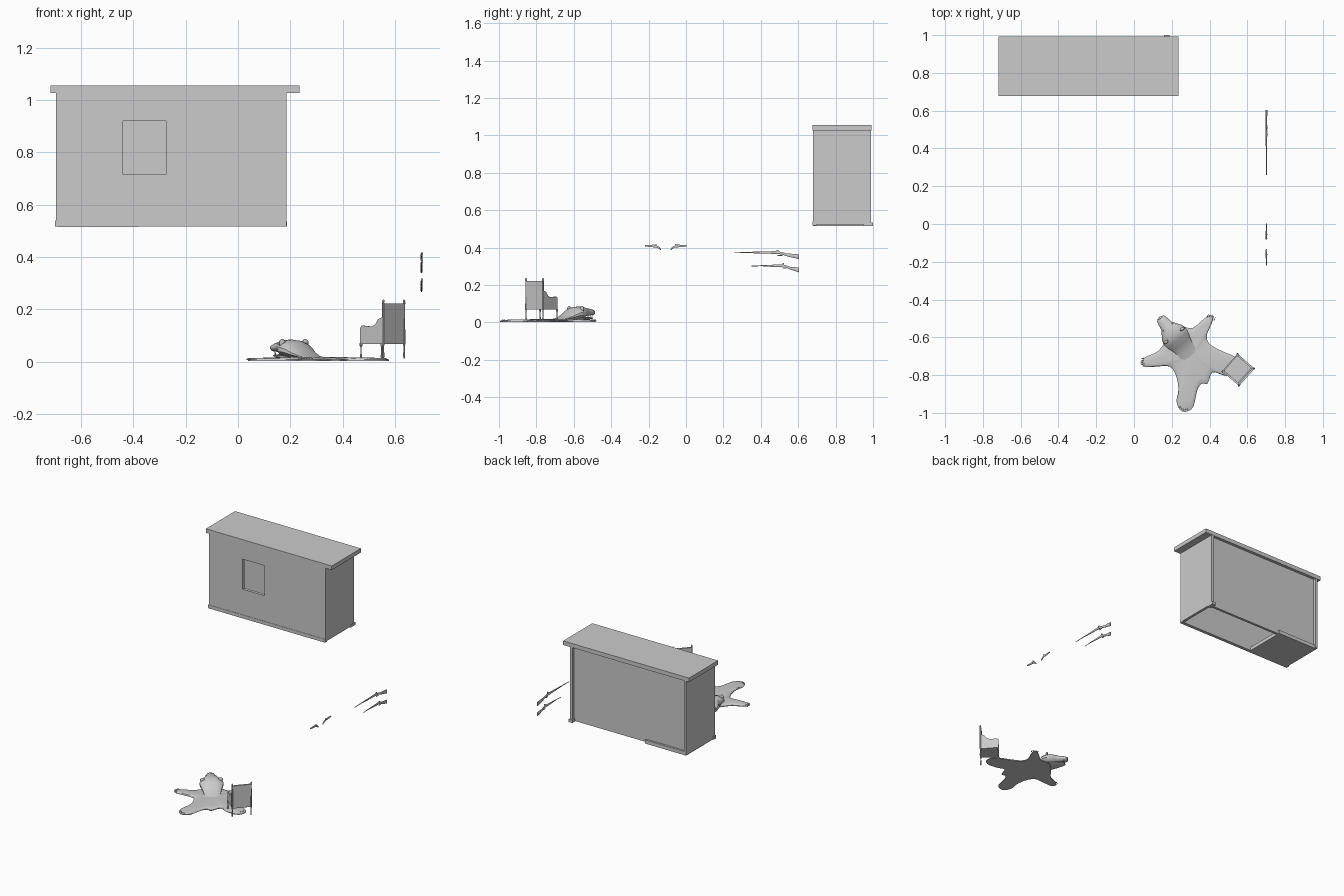
import bpy, bmesh, math
from mathutils import Vector as V, Matrix

if "Cube" in bpy.data.objects:
    bpy.data.objects.remove(bpy.data.objects["Cube"])


def finish(name, bm, smooth=False):
    bmesh.ops.recalc_face_normals(bm, faces=bm.faces)
    me = bpy.data.meshes.new(name)
    bm.to_mesh(me)
    bm.free()
    ob = bpy.data.objects.new(name, me)
    bpy.context.collection.objects.link(ob)
    if smooth:
        bpy.ops.object.select_all(action='DESELECT')
        ob.select_set(True)
        bpy.context.view_layer.objects.active = ob
        bpy.ops.object.shade_smooth_by_angle(angle=math.radians(40))
    return ob


def box(name, x, y, z, mat=Matrix()):
    bm = bmesh.new()
    c = [(a + b) / 2 for a, b in (x, y, z)]
    s = [b - a for a, b in (x, y, z)]
    bmesh.ops.create_cube(bm, size=1, matrix=mat @ Matrix.Translation(c) @ Matrix.Diagonal((*s, 1)))
    return finish(name, bm)


def loft(name, stations, side, up, n=8):
    """Elliptical sections (centre, half width, half height) joined into a closed skin."""
    bm = bmesh.new()
    rings = []
    for c, w, h in stations:
        rings.append([bm.verts.new(V(c) + side * w * math.cos(t) + up * h * math.sin(t))
                      for t in (2 * math.pi * (i + .5) / n for i in range(n))])
    for a, b in zip(rings, rings[1:]):
        for i in range(n):
            j = (i + 1) % n
            bm.faces.new((a[i], a[j], b[j], b[i]))
    bm.faces.new(rings[0])
    bm.faces.new(rings[-1])
    return finish(name, bm, True)


X, Y, Z = V((1, 0, 0)), V((0, 1, 0)), V((0, 0, 1))

# Raised hollow block: top slab, walls, window opening, partial floor
box("top_slab", (-.717, .235), (.677, .992), (1.027, 1.055))
box("wall_front_left", (-.695, -.44), (.679, .699), (.54, 1.027))
box("wall_front_right", (-.275, .185), (.679, .699), (.54, 1.027))
box("wall_above_window", (-.44, -.275), (.679, .699), (.92, 1.027))
box("wall_below_window", (-.44, -.275), (.679, .699), (.715, .54))
box("wall_base_strip", (-.70, .185), (.677, .699), (.517, .54))
box("wall_left", (-.695, -.677), (.699, .99), (.52, 1.027))
box("wall_right", (.167, .185), (.699, .99), (.522, 1.027))
box("wall_back", (-.677, .167), (.955, .972), (.52, 1.027))
box("floor_plate", (-.69, -.38), (.68, .985), (.515, .54))
box("corner_foot", (.16, .187), (.95, 1.0), (.516, .535))

# Animal-skin rug: outline in polar rings around the body centre
outline = [(.17, -.62), (.125, -.675), (.06, -.705), (.038, -.735), (.06, -.757), (.12, -.755),
           (.19, -.755), (.225, -.81), (.235, -.88), (.225, -.94), (.245, -.985), (.28, -.993),
           (.315, -.965), (.335, -.88), (.36, -.845), (.39, -.845), (.415, -.785), (.47, -.80),
           (.53, -.805), (.57, -.785), (.575, -.735), (.54, -.705), (.46, -.67), (.40, -.635),
           (.385, -.59), (.41, -.53), (.42, -.49), (.395, -.485), (.355, -.515), (.31, -.55), (.24, -.55)]
centre = V((.31, -.70, 0))
u = V((-.62, .78, 0)).normalized()        # towards the muzzle
w = V((u.y, -u.x, 0))                      # across the head


def spline(p, steps=3):
    out = []
    for i in range(len(p)):
        a, b, c, d = (V((*p[(i + k) % len(p)], 0)) for k in (-1, 0, 1, 2))
        for t in (k / steps for k in range(steps)):
            out.append(.5 * (2 * b + (c - a) * t + (2 * a - 5 * b + 4 * c - d) * t * t
                             + (3 * b - a - 3 * c + d) * t ** 3))
    return out


bm = bmesh.new()
pts = spline(outline)
rings = []
for f, z in ((1, .003), (1, .008), (.94, .013), (.8, .015), (.6, .016), (.4, .017), (.2, .018)):
    ring = []
    for p in pts:
        q = centre + (p - centre) * f
        ring.append(bm.verts.new((q.x, q.y, z)))
    rings.append(ring)
n = len(pts)
for a, b in zip(rings, rings[1:]):
    for i in range(n):
        bm.faces.new((a[i], a[(i + 1) % n], b[(i + 1) % n], b[i]))
low, top = (bm.verts.new((centre.x, centre.y, z)) for z in (.003, .018))
for i in range(n):
    bm.faces.new((rings[-1][i], rings[-1][(i + 1) % n], top))
    bm.faces.new((rings[0][(i + 1) % n], rings[0][i], low))
finish("rug_skin", bm, True)

# Claws on the four paws
for tip, ang in (((.05, -.732), 195), ((.408, -.495), 65), ((.262, -.98), 255), ((.562, -.76), 345)):
    d = V((math.cos(math.radians(ang)), math.sin(math.radians(ang)), 0))
    s = V((-d.y, d.x, 0))
    long = .02 if ang < 200 else .008
    for k in range(-2, 3):
        p = V((*tip, .01)) + s * k * .01 - d * abs(k) * .004
        loft("claw", [(p, .003, .004), (p + d * long * .6 + Z * .002, .002, .003),
                      (p + d * long - Z * .004, .0005, .0005)], s, Z, 5)

# Head: neck and skull, open jaws, ears, nose and eyes
base = V((.30, -.70, 0))


def head_part(name, rows, n=14):
    return loft(name, [(base + u * s + Z * z, hw, hh) for s, z, hw, hh in rows], w, Z, n)


head_part("head", [(.0, .014, .045, .004), (.04, .019, .052, .008), (.08, .03, .06, .018),
                   (.11, .042, .072, .031), (.135, .047, .076, .036), (.16, .05, .068, .035),
                   (.185, .054, .05, .029), (.205, .056, .036, .022), (.235, .055, .031, .018),
                   (.255, .053, .025, .014), (.262, .052, .015, .008)])
head_part("lower_jaw", [(.12, .02, .06, .013), (.17, .02, .045, .01), (.22, .021, .028, .008),
                        (.245, .023, .018, .005)], 10)


def ball(name, p, r, scale):
    bm = bmesh.new()
    rot = Matrix((w, u, Z)).transposed().to_4x4()
    bmesh.ops.create_uvsphere(bm, u_segments=10, v_segments=6, radius=r,
                              matrix=Matrix.Translation(p) @ rot @ Matrix.Diagonal((*scale, 1)))
    finish(name, bm, True)


ball("nose", base + u * .258 + Z * .06, .01, (1.2, .8, .7))
for sgn in (-1, 1):
    ball("ear", base + u * .14 + w * sgn * .056 + Z * .071, .016, (1, .5, 1))
    ball("eye", base + u * .196 + w * sgn * .03 + Z * .07, .005, (1, 1, 1))
    for s, z, h in ((.24, .042, -.012), (.232, .025, .012)):
        p = base + u * s + w * sgn * .016 + Z * z
        loft("tooth", [(p, .003, .003), (p + Z * h, .0006, .0006)], w, u, 5)

# Armchair, built in its own frame: local x across, local y forward, origin under the back
across, fwd = V((.66, .75, 0)).normalized(), V((-.75, .66, 0)).normalized()
M = Matrix((across, fwd, Z)).transposed().to_4x4()
M.translation = V((.595, -.81, 0))
box("chair_seat", (-.06, .06), (.004, .117), (.068, .1), M)
box("chair_cushion", (-.052, .052), (.012, .112), (.1, .108), M)
box("chair_back", (-.06, .06), (-.003, .008), (.068, .222), M)

arm = [(.0, .07), (.117, .07), (.117, .13), (.108, .138), (.06, .134), (.04, .142), (.026, .162), (.0, .172)]
for sgn in (-1, 1):
    bm = bmesh.new()
    face = bm.faces.new([bm.verts.new(M @ V((sgn * .062, y, z))) for y, z in arm])
    ext = bmesh.ops.extrude_face_region(bm, geom=[face])
    bmesh.ops.translate(bm, vec=across * -sgn * .01,
                        verts=[e for e in ext['geom'] if isinstance(e, bmesh.types.BMVert)])
    finish("chair_arm", bm)
    for y, zs in ((.0, [(.012, .003), (.02, .004), (.06, .003), (.066, .005), (.22, .004), (.224, .006),
                        (.227, .003), (.232, .006), (.238, .001)]),
                  (.114, [(.012, .003), (.02, .005), (.03, .003), (.056, .003), (.062, .006),
                          (.072, .005)])):
        name = "chair_back_post" if y == 0 else "chair_front_leg"
        loft(name, [(M @ V((sgn * .06, y, z)), r, r) for z, r in zs], X, Y, 8)

# Two long guns hung along the side, and a mirrored pair of pistols
GX = .701


def gun(name, rows, n=8):
    loft(name, [((GX, y, z), hw, hh) for y, z, hw, hh in rows], X, Z, n)


for name, y0, dz, k in (("long_gun_upper", .26, 0, 1), ("long_gun_lower", .35, -.071, .74)):
    def at(y):
        return .605 - (.605 - y) * k
    gun(name + "_barrel", [(y0, .372 + dz, .002, .002), (at(.36), .375 + dz, .0025, .003),
                           (at(.475), .377 + dz, .004, .004)])
    gun(name + "_stock", [(at(.345), .372 + dz, .002, .002), (at(.42), .373 + dz, .004, .006),
                          (at(.475), .374 + dz, .005, .008), (at(.51), .37 + dz, .004, .007),
                          (at(.54), .361 + dz, .004, .008), (at(.58), .355 + dz, .005, .012),
                          (.604, .351 + dz, .005, .014)])
    box(name + "_trigger_guard", (GX - .002, GX + .002), (at(.49), at(.515)), (.356 + dz, .36 + dz))
    box(name + "_hammer", (GX - .001, GX + .005), (at(.485), at(.495)), (.378 + dz, .388 + dz))

for sgn in (-1, 1):
    def at(d):
        return -.108 + sgn * d
    gun("pistol_barrel", [(at(.111), .41, .003, .004), (at(.06), .411, .004, .005)])
    gun("pistol_stock", [(at(.095), .406, .002, .003), (at(.065), .407, .004, .006),
                         (at(.048), .405, .004, .006), (at(.036), .399, .004, .006),
                         (at(.029), .391, .005, .005), (at(.025), .388, .003, .002)])
    box("pistol_hammer", (GX - .001, GX + .005), sorted((at(.05), at(.056))), (.41, .418))
